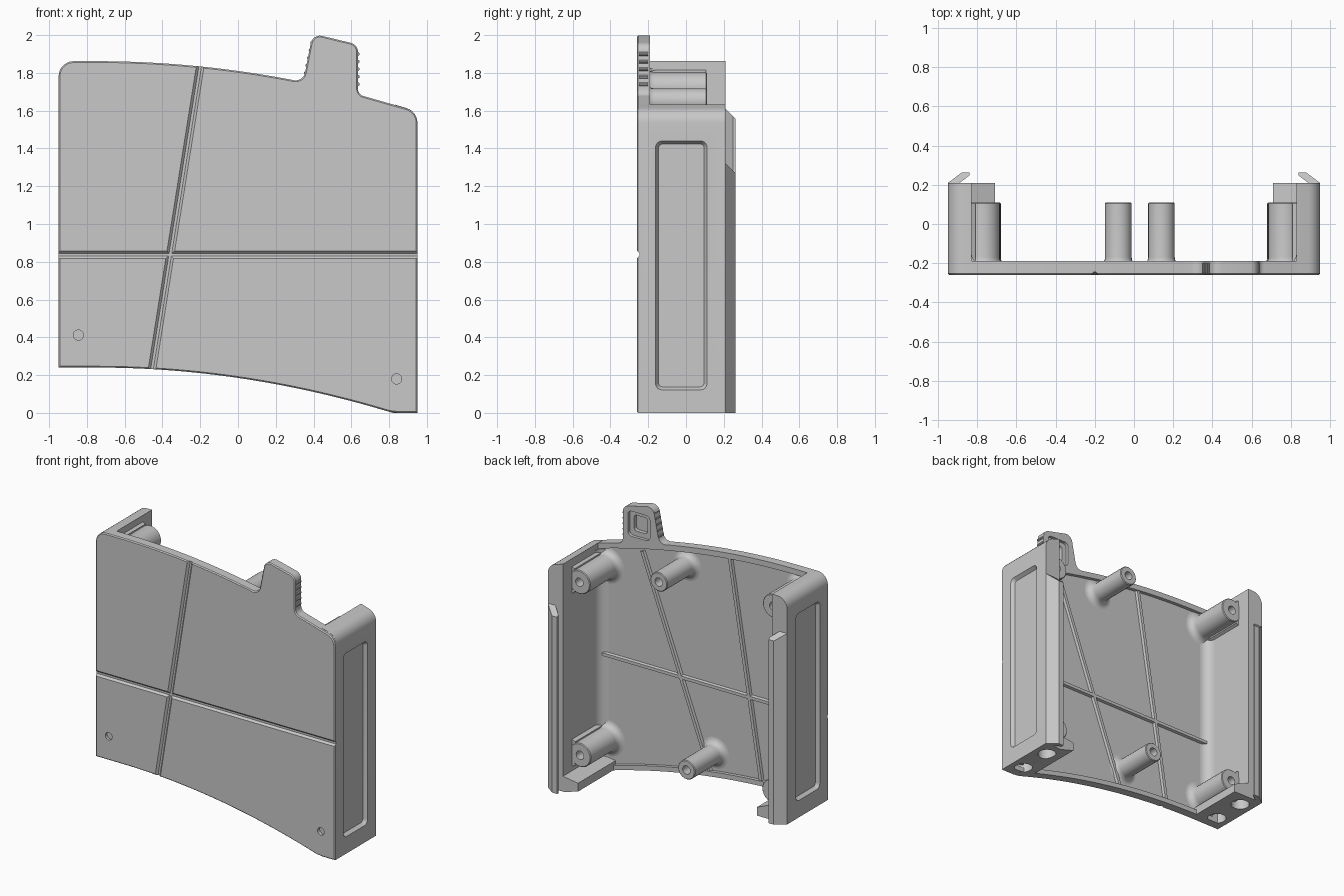
import bpy, bmesh, math
from mathutils import Vector

old = bpy.data.objects.get("Cube")
if old:
    bpy.data.objects.remove(old, do_unlink=True)

GREY = (0.58, 0.58, 0.58, 1)
mat = bpy.data.materials.new("plain grey")
mat.use_nodes = True
mat.diffuse_color = GREY
mat.node_tree.nodes["Principled BSDF"].inputs["Base Color"].default_value = GREY

FRONT, FLOOR, RIM, BACK, POST = -0.26, -0.215, -0.19, 0.21, 0.11


def top(x):
    return 1.862 - 0.092 * max(0, x + 0.75) ** 2


def bottom(x):
    return max(0.0, 0.24 - 0.0975 * max(0, x + 0.75) ** 2)


def span(a, b, n):
    return [a + (b - a) * i / n for i in range(n + 1)]


def rounded(points, steps=6):
    """Outline from (u, v, radius) corners, with arcs where radius > 0."""
    out = []
    for i, (u, v, r) in enumerate(points):
        p = Vector((u, v))
        if r == 0:
            out.append(p)
            continue
        a = (Vector(points[i - 1][:2]) - p).normalized()
        b = (Vector(points[(i + 1) % len(points)][:2]) - p).normalized()
        half = a.angle(b) / 2
        centre = p + (a + b).normalized() * (r / math.sin(half))
        start = p + a * (r / math.tan(half)) - centre
        end = p + b * (r / math.tan(half)) - centre
        first = math.atan2(start.y, start.x)
        turn = math.remainder(math.atan2(end.y, end.x) - first, math.tau)
        out += [centre + r * Vector((math.cos(t), math.sin(t)))
                for t in span(first, first + turn, steps)]
    return out


def rect(u0, u1, v0, v1, r):
    return rounded([(u0, v0, r), (u1, v0, r), (u1, v1, r), (u0, v1, r)])


def circle(u, v, r, n=24):
    return [(u + r * math.cos(math.tau * i / n), v + r * math.sin(math.tau * i / n))
            for i in range(n)]


def at_y(loop, y):
    return [(p[0], y, p[1]) for p in loop]


def loft(name, *loops, chamfer=0):
    """Closed solid through matching 3D loops."""
    bm = bmesh.new()
    rings = [[bm.verts.new(p) for p in loop] for loop in loops]
    n = len(rings[0])
    for a, b in zip(rings, rings[1:]):
        for i in range(n):
            bm.faces.new((a[i], a[(i + 1) % n], b[(i + 1) % n], b[i]))
    first = bm.faces.new(rings[0])
    bm.faces.new(rings[-1])
    bmesh.ops.recalc_face_normals(bm, faces=bm.faces)
    if chamfer:
        bmesh.ops.bevel(bm, geom=list(first.edges), offset=chamfer, segments=1,
                        affect='EDGES', clamp_overlap=False)
    mesh = bpy.data.meshes.new(name)
    bm.to_mesh(mesh)
    bm.free()
    mesh.materials.append(mat)
    obj = bpy.data.objects.new(name, mesh)
    bpy.context.collection.objects.link(obj)
    return obj


def prism(name, loop, y0, y1, **kw):
    return loft(name, at_y(loop, y0), at_y(loop, y1), **kw)


def strip(p0, p1, width):
    """Four-cornered outline along a line."""
    a, b = Vector(p0), Vector(p1)
    d = (b - a).normalized()
    side = Vector((-d.y, d.x)) * width / 2
    return [a - side, b - side, b + side, a + side]


def carve(obj, cutters):
    for c in cutters:
        c.hide_render = True
        m = obj.modifiers.new("cut", 'BOOLEAN')
        m.operation, m.solver, m.object = 'DIFFERENCE', 'EXACT', c
    bpy.context.view_layer.update()
    evaluated = obj.evaluated_get(bpy.context.evaluated_depsgraph_get())
    mesh = bpy.data.meshes.new_from_object(evaluated)
    obj.modifiers.clear()
    obj.data = mesh
    for c in cutters:
        bpy.data.objects.remove(c, do_unlink=True)


# Front plate with its grip tab
corners = [(x, bottom(x), 0) for x in span(-0.95, 0.95, 38)]
corners += [(0.95, top(0.95), 0.08), (0.635, top(0.635), 0.04),
            (0.635, 1.95, 0.05), (0.395, 2.008, 0.05), (0.345, top(0.345), 0.05)]
corners += [(x, top(x), 0) for x in span(0.25, -0.8, 21)]
corners += [(-0.95, top(-0.95), 0.08)]
plate = prism("front_plate", rounded(corners), FRONT, RIM, chamfer=0.007)

# Hollow behind the plate, panel grooves, pin holes and tab pocket
xs = span(-0.85, 0.87, 30)
hollow = [(x, bottom(x) + 0.035) for x in xs] + [(x, top(x) - 0.04) for x in reversed(xs)]
lines = [((-1, 0.838), (1, 0.838)), ((-0.193, 1.88), (-0.465, 0.17))]
cutters = [prism("hollow_cutter", hollow, FLOOR, 0)]
for a, b in lines:
    cutters.append(loft("groove_cutter", at_y(strip(a, b, 0.046), FRONT - 0.003),
                        at_y(strip(a, b, 0.014), FRONT + 0.014)))
for x, z in [(-0.845, 0.412), (0.84, 0.18)]:
    cutters.append(prism("pin_cutter", circle(x, z, 0.027), -0.3, -0.235))
cutters.append(prism("tab_cutter", rect(0.42, 0.595, 1.75, 1.93, 0.03), -0.212, 0))
cutters.append(prism("tab_cutter", rect(0.455, 0.56, 1.785, 1.9, 0.02), -0.24, 0))
carve(plate, cutters)

# Stiffening ribs on the back
ribs = [((-0.84, 0.838), (0.84, 0.838)), ((-0.205, 1.8), (-0.455, 0.25)),
        ((0.49, 1.66), (-0.05, 0.21))]
for i, (a, b) in enumerate(ribs):
    loft(f"back_rib_{i}", at_y(strip(a, b, 0.036), FLOOR - 0.005),
         at_y(strip(a, b, 0.022), FLOOR + 0.018))

# Grip ridges on both edges of the tab
for i in range(5):
    z = 1.74 + 0.04 * i
    prism(f"grip_ridge_right_{i}", circle(0.634, z, 0.01, 10), -0.25, -0.2)
    prism(f"grip_ridge_left_{i}", circle(0.357 + 0.22 * (z - 1.74), z + 0.06, 0.009, 10),
          -0.25, -0.2)

# Side walls with foot, lip and inner fillet
for s, word, lip_top in [(1, "left", 1.32), (-1, "right", 1.61)]:
    edge, inner, toe = s * 0.95, s * 0.83, s * 0.71
    lo, hi = bottom(edge), top(edge)
    profile = [(edge, lo, 0), (edge, hi, 0.08), (inner, top(inner), 0),
               (inner, lo + 0.11, 0), (toe, bottom(toe) + 0.06, 0),
               (toe, bottom(toe), 0), (s * 0.82, bottom(s * 0.82), 0)]
    wall = prism(f"{word}_wall", rounded(profile), -0.24, BACK)
    big = rect(-0.163, 0.113, lo + 0.12, hi - 0.155, 0.035)
    small = rect(-0.145, 0.095, lo + 0.138, hi - 0.173, 0.02)
    cuts = [loft("recess_cutter", [(s * 0.953, *p) for p in big],
                 [(s * 0.925, *p) for p in small])]
    for y in (-0.145, 0.1):
        ring = circle(s * 0.85, y, 0.062)
        cuts.append(loft("socket_cutter", [(*p, lo - 0.1) for p in ring],
                         [(*p, lo + 0.075) for p in ring]))
    carve(wall, cuts)

    lip = [(0.95, 0.2), (0.95, 0.21), (0.88, 0.262), (0.84, 0.262), (0.84, 0.248),
           (0.89, 0.21), (0.89, 0.2)]
    loft(f"{word}_lip", [(s * x, y, lo) for x, y in lip],
         [(s * x, y, lip_top + BACK - y) for x, y in lip])

    r = 0.07
    arc = [(0.83 - r + r * math.cos(a), FLOOR + r + r * math.sin(a))
           for a in span(0, -math.pi / 2, 8)]
    fillet = arc + [(0.76, FLOOR - 0.01), (0.84, FLOOR - 0.01), (0.84, FLOOR + r)]
    loft(f"{word}_wall_fillet", [(s * x, y, lo + 0.06) for x, y in fillet],
         [(s * x, y, top(inner) - 0.04) for x, y in fillet])

# Screw posts with flared bases and blind holes
posts = [("upper_middle", 0.14, 1.65, 0.068), ("lower_middle", -0.08, 0.36, 0.068),
         ("upper_left", 0.77, 1.48, 0.085), ("lower_left", 0.765, 0.24, 0.085),
         ("upper_right", -0.77, 1.72, 0.085), ("lower_right", -0.765, 0.39, 0.085)]
for word, x, z, r in posts:
    f = 0.045
    flare = [(r + f - f * math.sin(a), FLOOR + f - f * math.cos(a))
             for a in span(0, math.pi / 2, 6)]
    shape = [(r + f, FLOOR - 0.01)] + flare + [(r, POST - 0.005), (r - 0.005, POST),
                                               (0.03, POST), (0.03, POST - 0.08)]
    loft(f"{word}_post", *[at_y(circle(x, z, q), y) for q, y in shape])
    if r > 0.07:
        s = math.copysign(1, x)
        web = [(x + s * 0.04, z - r), (s * 0.85, z - r - 0.02),
               (s * 0.85, z + r + 0.02), (x + s * 0.04, z + r)]
        prism(f"{word}_post_web", web, FLOOR, POST - 0.004)

# Smooth shading with sharp edges kept
for obj in bpy.context.collection.objects:
    if obj.type == 'MESH' and obj.data.materials and obj.data.materials[0] == mat:
        bpy.ops.object.select_all(action='DESELECT')
        obj.select_set(True)
        bpy.context.view_layer.objects.active = obj
        bpy.ops.object.shade_smooth_by_angle(angle=math.radians(30))
